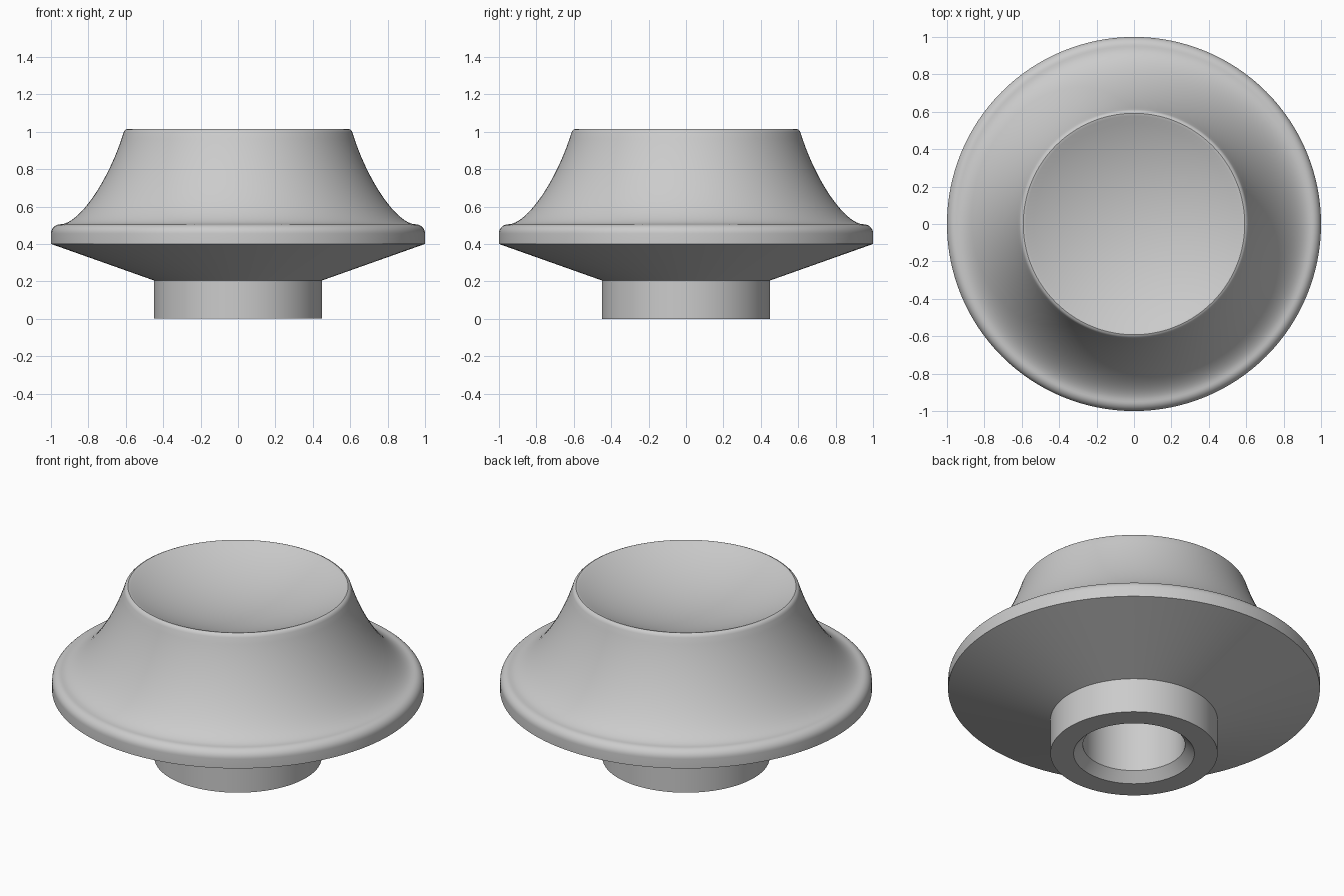
import bpy, bmesh, math
from mathutils import Vector
from mathutils.geometry import interpolate_bezier

cube = bpy.data.objects.get("Cube")
if cube:
    bpy.data.objects.remove(cube, do_unlink=True)

SEGMENTS = 128
BORE, CEILING = 0.275, 0.6

grey = bpy.data.materials.new("light grey")
grey.use_nodes = True
grey.diffuse_color = (0.6, 0.6, 0.6, 1)
grey.node_tree.nodes["Principled BSDF"].inputs["Base Color"].default_value = grey.diffuse_color


def finish(bm, name):
    """Turn a bmesh into a smooth-shaded object with crisp edges."""
    bmesh.ops.recalc_face_normals(bm, faces=bm.faces)
    mesh = bpy.data.meshes.new(name)
    bm.to_mesh(mesh)
    bm.free()
    mesh.materials.append(grey)
    obj = bpy.data.objects.new(name, mesh)
    bpy.context.collection.objects.link(obj)
    bpy.ops.object.select_all(action='DESELECT')
    obj.select_set(True)
    bpy.context.view_layer.objects.active = obj
    bpy.ops.object.shade_smooth_by_angle(angle=math.radians(28))
    return obj


def arc(cx, cz, radius, start, end, steps):
    """Points along an arc, angles in degrees."""
    angles = [math.radians(start + (end - start) * i / steps) for i in range(steps + 1)]
    return [(cx + radius * math.cos(a), cz + radius * math.sin(a)) for a in angles]


# Bore with chamfered mouth, collar and conical underside
profile = [(0, CEILING), (BORE, CEILING), (BORE, 0.053), (0.325, 0), (0.45, 0), (0.45, 0.205), (1, 0.4)]
# Rounded flange edge
profile += arc(0.95, 0.455, 0.05, 0, 90, 8)
# Concave flared side
flare = interpolate_bezier(Vector((0.95, 0.505)), Vector((0.85, 0.505)),
                           Vector((0.69, 0.74)), Vector((0.612, 0.995)), 24)
profile += [(p.x, p.y) for p in flare[1:]]
# Rounded lip
profile += [(0.608, 1.004), (0.601, 1.011), (0.592, 1.015), (0.585, 1.0135)]
# Shallow spherical dish
dish_radius, lip = 1.37, 0.578
half = math.degrees(math.asin(lip / dish_radius))
centre_z = 1.0105 + math.sqrt(dish_radius ** 2 - lip ** 2)
dish = arc(0, centre_z, dish_radius, half - 90, -90, 14)
dish[-1] = (0, centre_z - dish_radius)
profile += dish

# Knob body: spin the profile around the vertical axis
bm = bmesh.new()
verts = [bm.verts.new((x, 0, z)) for x, z in profile]
edges = [bm.edges.new(pair) for pair in zip(verts, verts[1:])]
bmesh.ops.spin(bm, geom=verts + edges, cent=(0, 0, 0), axis=(0, 0, 1),
               angle=math.tau, steps=SEGMENTS, use_merge=True)
bmesh.ops.remove_doubles(bm, verts=bm.verts, dist=0.0005)
finish(bm, "knob_body")

# Flat side of the shaft bore, with a sloped lead-in underneath
bm = bmesh.new()
flat_x = BORE * math.cos(math.pi / 4)
outline = arc(0, 0, BORE + 0.001, -45, 45, 32)
low = [bm.verts.new((x, y, 0.227 - (x - flat_x))) for x, y in outline]
high = [bm.verts.new((x, y, CEILING)) for x, y in outline]
bm.faces.new(low)
bm.faces.new(high)
for i in range(len(low)):
    j = (i + 1) % len(low)
    bm.faces.new((low[i], low[j], high[j], high[i]))
finish(bm, "shaft_flat")
